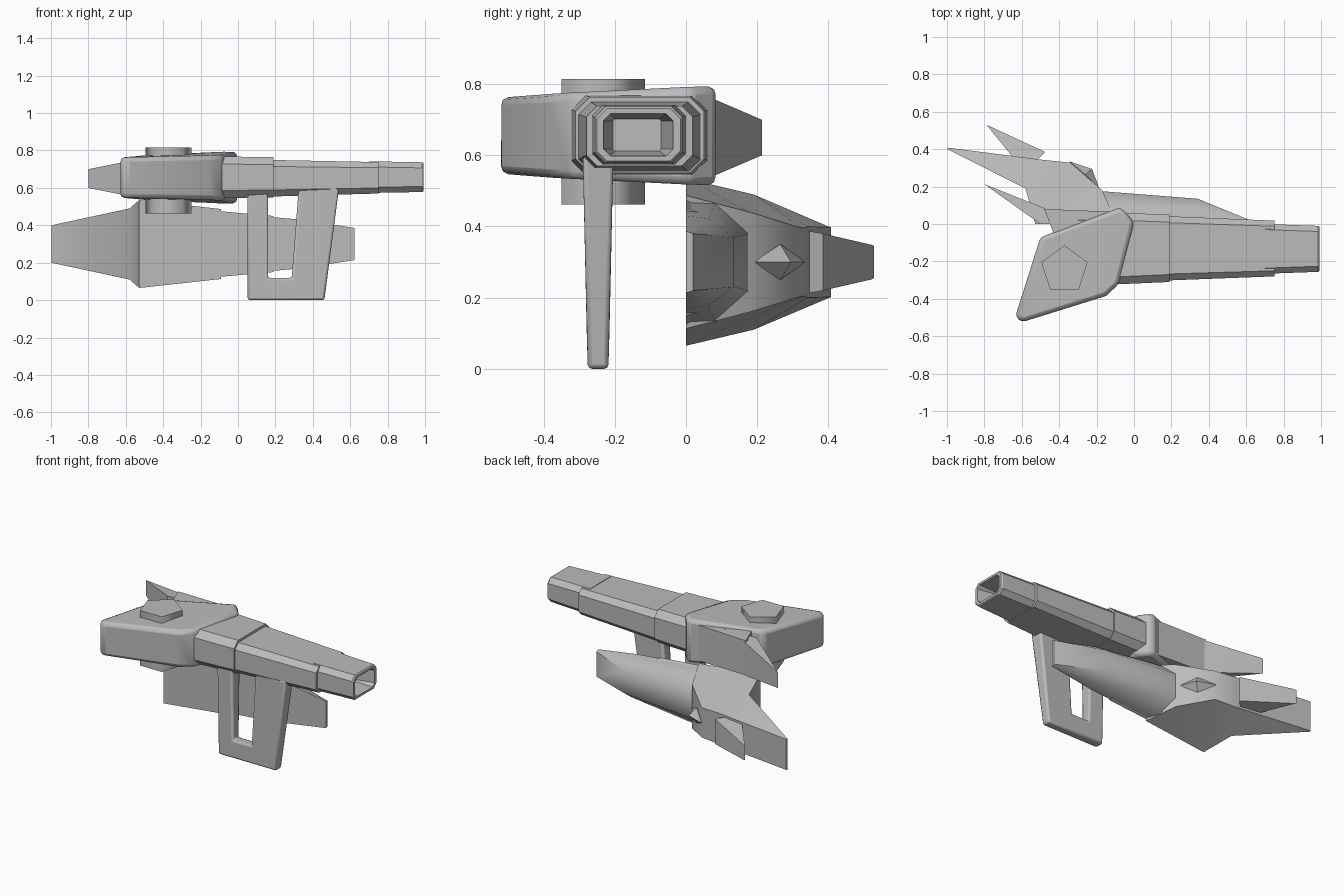
import bpy, bmesh, math

if "Cube" in bpy.data.objects:
    bpy.data.objects.remove(bpy.data.objects["Cube"])

grey = bpy.data.materials.new("plain_grey")
grey.use_nodes = True
grey.diffuse_color = (0.5, 0.5, 0.5, 1)
grey.node_tree.nodes["Principled BSDF"].inputs["Base Color"].default_value = (0.5, 0.5, 0.5, 1)


def finish(name, bm, smooth=30, bevel=0, segments=1):
    bmesh.ops.remove_doubles(bm, verts=bm.verts, dist=0.0005)
    bmesh.ops.recalc_face_normals(bm, faces=bm.faces)
    mesh = bpy.data.meshes.new(name)
    bm.to_mesh(mesh)
    bm.free()
    mesh.materials.append(grey)
    obj = bpy.data.objects.new(name, mesh)
    bpy.context.collection.objects.link(obj)
    if bevel:
        mod = obj.modifiers.new("bevel", "BEVEL")
        mod.width = bevel
        mod.segments = segments
        mod.limit_method = "ANGLE"
    bpy.ops.object.select_all(action="DESELECT")
    obj.select_set(True)
    bpy.context.view_layer.objects.active = obj
    bpy.ops.object.shade_smooth_by_angle(angle=math.radians(smooth))
    return obj


def loft(name, rings, caps=(True, True), **style):
    """Skin a list of equal-length point rings."""
    bm = bmesh.new()
    rows = [[bm.verts.new(p) for p in ring] for ring in rings]
    for a, b in zip(rows, rows[1:]):
        for i in range(len(a)):
            j = (i + 1) % len(a)
            bm.faces.new((a[i], a[j], b[j], b[i]))
    for row, cap in zip((rows[0], rows[-1]), caps):
        if cap:
            bm.faces.new(row)
    return finish(name, bm, **style)


def slab(name, plan, mid, **style):
    """Upright block: each plan point has x, y and half height."""
    return loft(name, [[(x, y, mid + s * h) for x, y, h in plan] for s in (-1, 1)], **style)


def box_ring(x, y0, y1, z0, z1, c):
    """Rectangle with cut corners, across the barrel."""
    return [(x, y, z) for y, z in (
        (y0 + c, z0), (y1 - c, z0), (y1, z0 + c), (y1, z1 - c),
        (y1 - c, z1), (y0 + c, z1), (y0, z1 - c), (y0, z0 + c))]


# Main body, taller toward the back
slab("body", [(-0.635, -0.495, .108), (-0.5, -0.07, .12), (-0.07, 0.09, .14),
              (0, 0.01, .138), (-0.08, -0.32, .122), (-0.15, -0.385, .117),
              (-0.6, -0.525, .108)], 0.655, bevel=0.025, segments=2, smooth=40)
slab("body_back_block", [(-0.48, 0.08, .11), (-0.1, 0.065, .115),
                         (-0.1, -0.05, .115), (-0.43, -0.05, .11)], 0.655)

# Tail fin on the body
slab("tail_fin", [(-0.8, 0.213, .05), (-0.48, 0.085, .105), (-0.3, 0.0, .11),
                  (-0.5, 0.0, .11), (-0.6, 0.07, .09)], 0.65)

# Drum through the body
drum = [(-0.372 + 0.13 * math.sin(i * math.tau / 5), -0.245 + 0.13 * math.cos(i * math.tau / 5))
        for i in range(5)]
loft("drum", [[(x, y, z) for x, y in drum] for z in (0.462, 0.815)], smooth=80)

# Stepped barrel and hollow muzzle
loft("barrel_rear", [box_ring(-0.3, -0.32, 0.06, .545, .768, .04),
                     box_ring(-0.08, -0.322, 0.06, .545, .768, .04),
                     box_ring(0.19, -0.31, 0.05, .55, .764, .04)])
loft("barrel_middle", [box_ring(0.15, -0.303, 0.043, .553, .75, .035),
                       box_ring(0.75, -0.28, 0.018, .57, .738, .03)])
loft("muzzle", [box_ring(0.7, -0.266, 0.0, .573, .742, .03),
                box_ring(0.985, -0.256, -0.01, .578, .737, .03),
                box_ring(0.993, -0.25, -0.016, .584, .731, .028),
                box_ring(0.993, -0.232, -0.036, .598, .717, .02),
                box_ring(0.85, -0.205, -0.07, .612, .702, .005)])

# Open trigger handle
outline = [(0.052, 0), (0.462, 0), (0.54, 0.6), (0.325, 0.6),
           (0.287, 0.118), (0.16, 0.118), (0.16, 0.6), (0.052, 0.6)]
loft("handle", [[(x, -0.247 + s * (0.029 + 0.014 * min(1, z * 2)), z) for x, z in outline]
                for s in (-1, 1)], bevel=0.012, segments=2, smooth=40)


# Lower hull: each station pairs an inner and an outer edge
def hull_ring(points, mid=0.3):
    return ([(x, y, mid + h) for x, y, h in points] +
            [(x, y, mid - h) for x, y, h in reversed(points)])


loft("rear_hull", [hull_ring(p) for p in (
    [(-0.998, 0.40, .1), (-0.995, 0.408, .098)],
    [(-0.58, 0.19, .19), (-0.48, 0.342, .1)],
    [(-0.528, 0, .235), (-0.34, 0.328, .095)],
    [(-0.09, 0, .187), (-0.17, 0.18, .14)])], smooth=50)

loft("front_hull", [hull_ring([(x, 0, a), (x, y * 0.47, b), (x, y, c)]) for x, y, a, b, c in (
    (-0.17, 0.175, .175, .168, .08),
    (0.34, 0.135, .13, .122, .07),
    (0.622, 0.02, .086, .084, .08))], smooth=50)
slab("hull_joint", [(-0.17, 0.17, .08), (0.15, 0.08, .13), (0.19, 0.0, .15),
                    (-0.15, 0.0, .18)], 0.3)

# Side wing and diamond stud on the hull
slab("side_wing", [(-0.787, 0.528, .044), (-0.775, 0.524, .048), (-0.475, 0.385, .08),
                   (-0.53, 0.33, .09), (-0.65, 0.36, .085)], 0.3)
bm = bmesh.new()
tips = [bm.verts.new(p) for p in ((-0.345, 0.335, .3), (-0.26, 0.265, .35),
                                  (-0.185, 0.19, .3), (-0.26, 0.265, .25))]
for peak in ((-0.225, 0.295, .3), (-0.3, 0.22, .3)):
    top = bm.verts.new(peak)
    for i in range(4):
        bm.faces.new((tips[i], tips[(i + 1) % 4], top))
finish("diamond_stud", bm)
